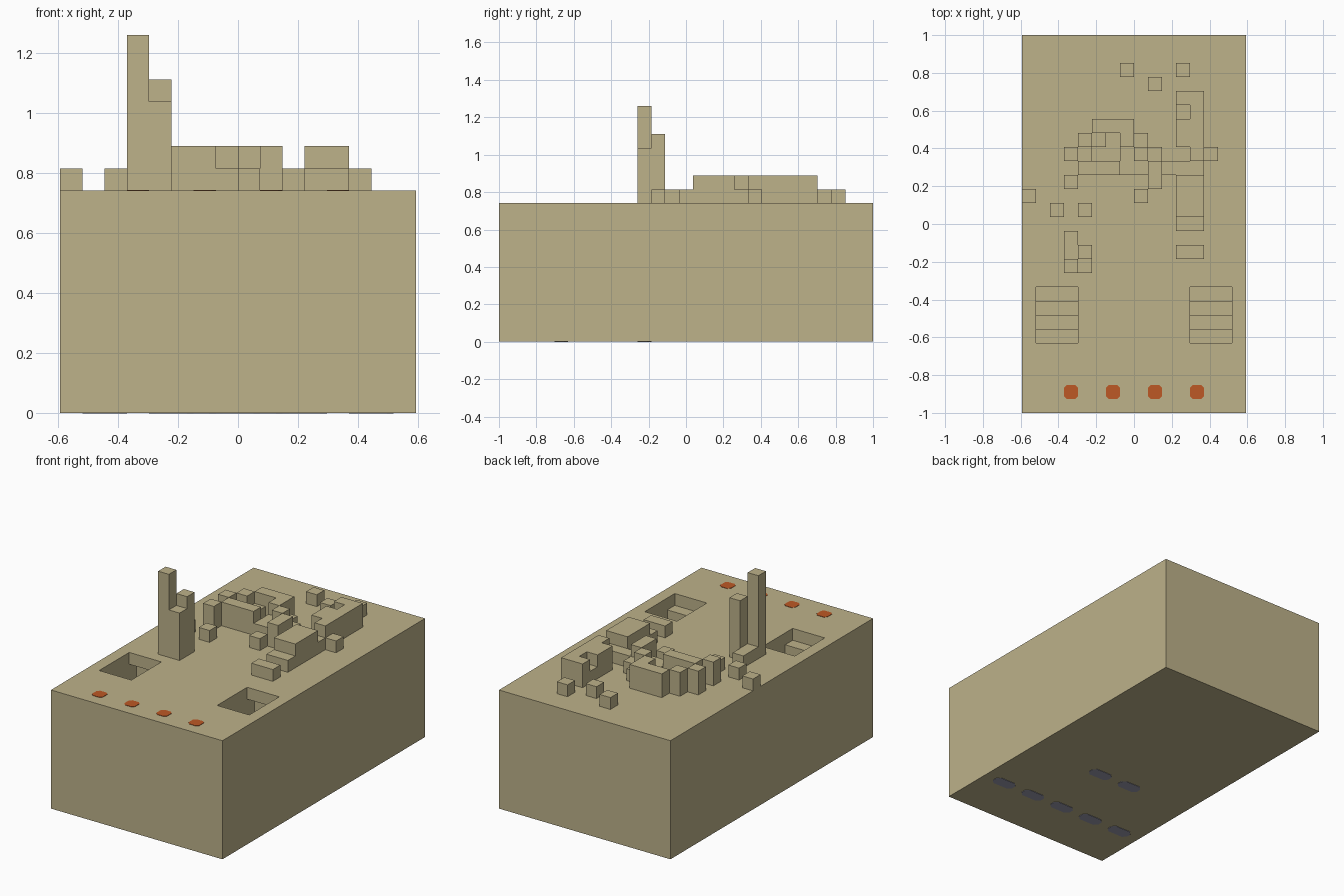
import bpy, bmesh

default = bpy.data.objects.get("Cube")
if default:
    bpy.data.objects.remove(default, do_unlink=True)

# Everything sits on a block grid: 16 wide, 27 long, deck at 10
U = 2 / 27
WIDE, LONG, DECK = 16, 27, 10


def material(name, rgb):
    m = bpy.data.materials.new(name)
    m.use_nodes = True
    col = (*rgb, 1)
    m.diffuse_color = col
    m.node_tree.nodes["Principled BSDF"].inputs["Base Color"].default_value = col
    return m


SAND = material("sand", (0.51, 0.445, 0.255))
ORANGE = material("orange", (0.51, 0.098, 0.018))
SLATE = material("slate", (0.33, 0.33, 0.42))


def prism(name, outline, depth, mat):
    """Extrude a closed outline of grid points along a grid vector."""
    bm = bmesh.new()
    place = lambda p: ((p[0] - WIDE / 2) * U, (p[1] - LONG / 2) * U, p[2] * U)
    face = bm.faces.new([bm.verts.new(place(p)) for p in outline])
    new = bmesh.ops.extrude_face_region(bm, geom=[face])["geom"]
    moved = [v for v in new if isinstance(v, bmesh.types.BMVert)]
    bmesh.ops.translate(bm, verts=moved, vec=[d * U for d in depth])
    bmesh.ops.recalc_face_normals(bm, faces=bm.faces)
    mesh = bpy.data.meshes.new(name)
    bm.to_mesh(mesh)
    bm.free()
    mesh.materials.append(mat)
    obj = bpy.data.objects.new(name, mesh)
    bpy.context.collection.objects.link(obj)
    return obj


def block(name, i, j, height, wide=1, long=1, base=DECK):
    """Box on the deck covering the given cells."""
    z = base - 0.1 if base else 0
    outline = [(i, j, z), (i + wide, j, z), (i + wide, j + long, z), (i, j + long, z)]
    return prism(name, outline, (0, 0, base + height - z), SAND)


def spot(name, cx, cy, wide, z, thick, cut, mat):
    """Thin plate with clipped corners."""
    a, b = wide / 2, 0.5
    corners = [(a, b - cut), (a - cut, b), (cut - a, b), (-a, b - cut),
               (-a, cut - b), (cut - a, -b), (a - cut, -b), (a, cut - b)]
    return prism(name, [(cx + x, cy + y, z) for x, y in corners], (0, 0, thick), mat)


# Main body with two stairwells leading under the deck
body = block("body", 0, 0, DECK, WIDE, LONG, 0)
for left_edge in (1, 12):
    path = [(5, DECK + 1)]
    for step in range(4):
        path += [(5 + step, DECK - 1 - step), (6 + step, DECK - 1 - step)]
    path[-1] = (10, DECK - 4)
    path += [(10, DECK - 1), (9, DECK - 1), (9, DECK + 1)]
    cutter = prism("stair_cutter", [(left_edge, y, z) for y, z in path], (3, 0, 0), SAND)
    cutter.hide_render = True
    mod = body.modifiers.new("stairwell", "BOOLEAN")
    mod.operation = "DIFFERENCE"
    mod.solver = "EXACT"
    mod.object = cutter
    bpy.context.view_layer.objects.active = body
    bpy.ops.object.modifier_apply(modifier=mod.name)
    bpy.data.objects.remove(cutter, do_unlink=True)

# Tower
block("tower_tall_column", 3, 10, 7)
block("tower_front_column", 4, 10, 4)
block("tower_rear_column", 4, 11, 5)
block("tower_footing", 3, 11, 1, 1, 2)

# Ruined ring of walls in the middle
block("ring_front_wall", 4, 17, 2, 3)
block("ring_front_sill", 7, 17, 1, 2)
block("ring_right_wall", 9, 16, 2, 1, 2)
block("ring_right_rubble", 9, 18, 1)
block("ring_inner_pillar", 8, 18, 2)
block("ring_inner_sill", 7, 18, 1)
block("ring_corner_sill", 8, 19, 1)
block("ring_back_wall", 5, 20, 2, 3)
block("ring_back_return", 7, 19, 2)
block("ring_inner_rubble", 5, 19, 1)
block("ring_side_rubble", 4, 18, 1)
for n, (i, j) in enumerate([(3, 16), (3, 18), (4, 19)]):
    block(f"ring_pillar_{n + 1}", i, j, 2)

# Long wall along one side
block("long_wall_front", 11, 14, 2, 2, 3)
block("long_wall_low_link", 10, 17, 1, 3)
block("long_wall_spine", 12, 18, 2, 1, 5)
block("long_wall_middle", 11, 19, 2, 1, 2)
block("long_wall_niche", 11, 21, 1)
block("long_wall_end", 11, 22, 2)
block("long_wall_step", 11, 13, 1, 2)
block("long_wall_bench", 11, 11, 1, 2)

# Loose single blocks
loose = [(0, 15), (2, 14), (4, 14), (8, 15), (13, 18), (7, 24), (9, 23), (11, 24)]
for n, (i, j) in enumerate(loose):
    block(f"loose_block_{n + 1}", i, j, 1)

# Round marks on the deck and oval marks on the underside
for n in range(4):
    spot(f"deck_mark_{n + 1}", 3.5 + 3 * n, 1.5, 1, DECK - 0.03, 0.06, 0.2, ORANGE)
for n in range(5):
    spot(f"underside_front_mark_{n + 1}", 2 + 3 * n, 4.5, 2, -0.03, 0.06, 0.3, SLATE)
for n in range(2):
    spot(f"underside_mid_mark_{n + 1}", 6 + 3 * n, 10.5, 2, -0.03, 0.06, 0.3, SLATE)
